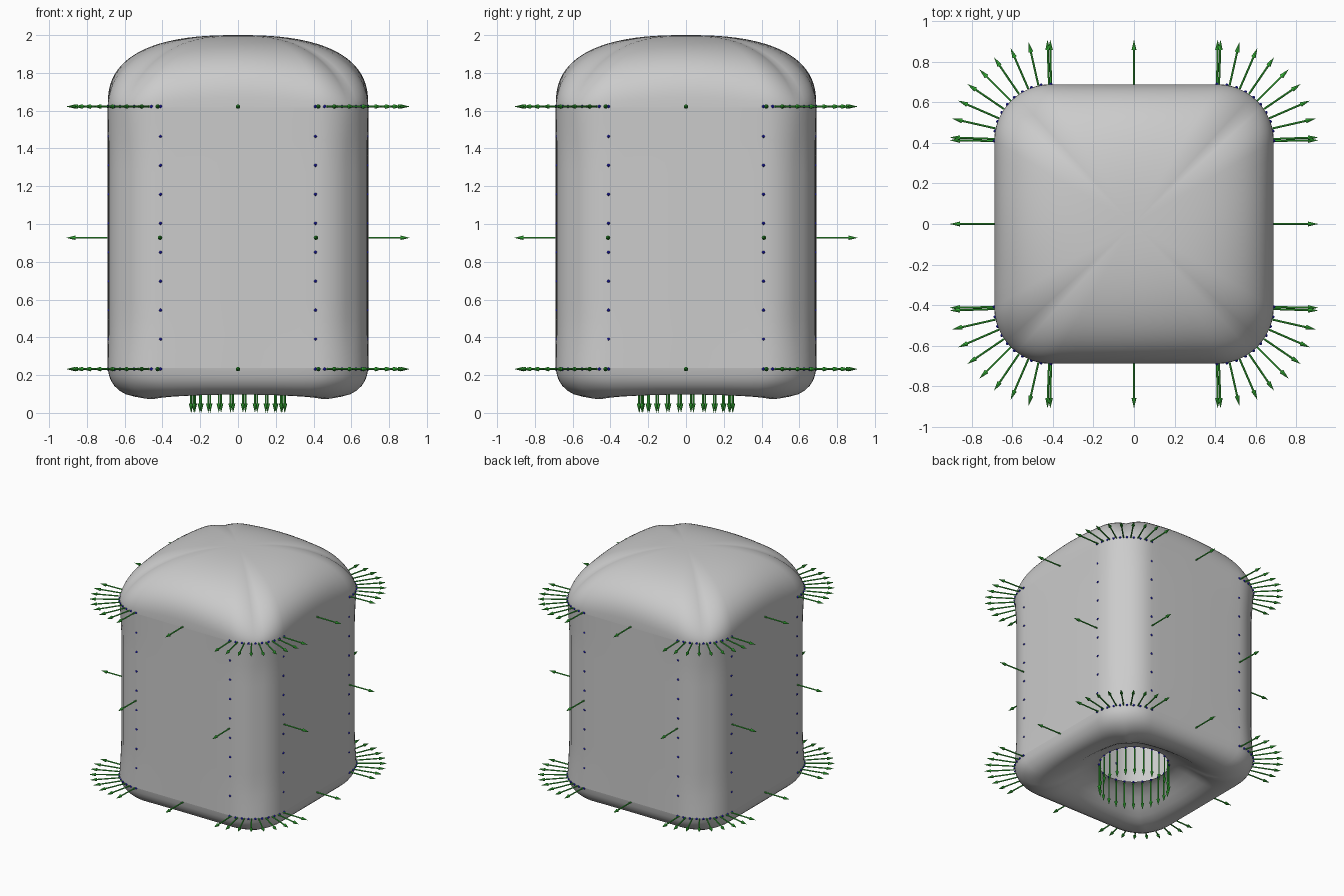
import bpy, bmesh
from math import sin, cos, pi, atan2
from mathutils import Vector, Matrix

if "Cube" in bpy.data.objects:
    bpy.data.objects.remove(bpy.data.objects["Cube"])

H, C, R = 0.69, 0.41, 0.28      # half width, flat half width, corner radius
Z0, Z1, TOP = 0.237, 1.617, 2.0  # lower seam, upper seam, crown
HOLE = 0.25


def outline():
    """Rounded square, counter-clockwise, as 2D vectors."""
    pts = []
    for q in range(4):
        rot = Matrix.Rotation(q * pi / 2, 2)
        for i in range(10):
            pts.append(rot @ Vector((H, -C + 2 * C * i / 10)))
        for i in range(12):
            a = pi / 2 * i / 12
            pts.append(rot @ Vector((C + R * cos(a), C + R * sin(a))))
    return pts


def cornerness(p):
    a, b = sorted((abs(p.x), abs(p.y)))
    return (a / b) ** 2


BASE = outline()


def loft(name, rings, cap=False):
    bm = bmesh.new()
    rows = [[bm.verts.new(p) for p in ring] for ring in rings]
    n = len(rows[0])
    for a, b in zip(rows, rows[1:]):
        for i in range(n):
            j = (i + 1) % n
            bm.faces.new((a[i], a[j], b[j], b[i]))
    if cap:
        tip = bm.verts.new((0, 0, TOP))
        for i in range(n):
            bm.faces.new((rows[-1][i], rows[-1][(i + 1) % n], tip))
    return finish(name, bm)


def finish(name, bm, color=None):
    me = bpy.data.meshes.new(name)
    bm.to_mesh(me)
    bm.free()
    for f in me.polygons:
        f.use_smooth = True
    ob = bpy.data.objects.new(name, me)
    bpy.context.collection.objects.link(ob)
    if color:
        mat = bpy.data.materials.new(name + "_color")
        mat.diffuse_color = color
        mat.use_nodes = True
        mat.node_tree.nodes["Principled BSDF"].inputs["Base Color"].default_value = mat.diffuse_color
        me.materials.append(mat)
    return ob


# Side walls, with the rounded corners pinched slightly at mid height
walls = []
for k in range(17):
    t = k / 16
    pinch = 0.02 * min(1, 4 * sin(pi * t) / 2)
    walls.append([(p * (1 - pinch * cornerness(p))).to_3d() + Vector((0, 0, Z0 + (Z1 - Z0) * t))
                  for p in BASE])
loft("side_walls", walls)

# Domed top, lower toward the corners
dome = []
for k in range(24):
    s = cos(pi / 2 * k / 24)
    h = max(0, 1 - s ** 2.5) ** 0.38
    dome.append([(p.x * s, p.y * s, Z1 + (TOP - Z1) * h ** (1 + 0.8 * cornerness(p)))
                 for p in BASE])
loft("domed_top", dome, cap=True)

# Underside: rolls under, then rises to a round open hole
profile = [(0, Z0), (.015, .2), (.04, .17), (.08, .143), (.13, .122), (.2, .105), (.28, .097),
           (.36, .097), (.45, .105), (.55, .125), (.66, .158), (.77, .193), (.88, .22),
           (.95, .23), (1, .234)]
under = []
for t, z in reversed(profile):
    ring = []
    for p in BASE:
        q = p.lerp(p.normalized() * HOLE, t)
        drop = 0.025 * cornerness(p) * sin(pi * min(1, t * 1.2))
        ring.append((q.x, q.y, z - drop))
    under.append(ring)
loft("underside", under)

# Boundary sample points and their outward directions
samples, dots = [], []
for q in range(4):
    rot = Matrix.Rotation(q * pi / 2, 3, 'Z')
    for z in (Z0 - 0.005, Z1 + 0.005):
        samples.append((rot @ Vector((H, 0, z)), rot @ Vector((1, 0, 0))))
        for i in range(9):
            a = (2 + 86 * i / 8) * pi / 180
            d = Vector((cos(a), sin(a), 0))
            samples.append((rot @ (Vector((C, C, z)) + R * d), rot @ d))
        for i in range(10):
            a = pi / 2 * i / 9
            dots.append(rot @ Vector((C + R * cos(a), C + R * sin(a), z)))
    for y in (-C, C):
        zm = (Z0 + Z1) / 2
        samples.append((rot @ Vector((H, y, zm)), rot @ Vector((1, y * 0.04, 0))))
        for i in range(1, 9):
            dots.append(rot @ Vector((H - 0.006, y, Z0 + (Z1 - Z0) * i / 9)))
for i in range(24):
    a = 2 * pi * (i + 0.4) / 24
    p = Vector((HOLE * cos(a), HOLE * sin(a), 0.22))
    samples.append((p, Vector((0, 0, -1))))
    dots.append(p + Vector((0, 0, 0.012)))

# Green direction arrows: thin shaft plus cone head
bm = bmesh.new()
for p, d in samples:
    m = Matrix.Translation(p) @ d.to_track_quat('Z', 'Y').to_matrix().to_4x4()
    bmesh.ops.create_cone(bm, cap_ends=True, segments=8, radius1=0.005, radius2=0.005,
                          depth=0.17, matrix=m @ Matrix.Translation((0, 0, 0.085)))
    bmesh.ops.create_cone(bm, cap_ends=True, segments=8, radius1=0.012, radius2=0,
                          depth=0.05, matrix=m @ Matrix.Translation((0, 0, 0.195)))
finish("direction_arrows", bm, (0.05, 0.6, 0.05, 1))

# Blue boundary dots
bm = bmesh.new()
for p in dots:
    bmesh.ops.create_icosphere(bm, subdivisions=1, radius=0.009, matrix=Matrix.Translation(p))
finish("boundary_dots", bm, (0.02, 0.02, 0.75, 1))

for ob in bpy.data.objects:
    if ob.type == 'MESH':
        bpy.ops.object.select_all(action='DESELECT')
        ob.select_set(True)
        bpy.context.view_layer.objects.active = ob
        bpy.ops.object.shade_smooth_by_angle(angle=0.7)
